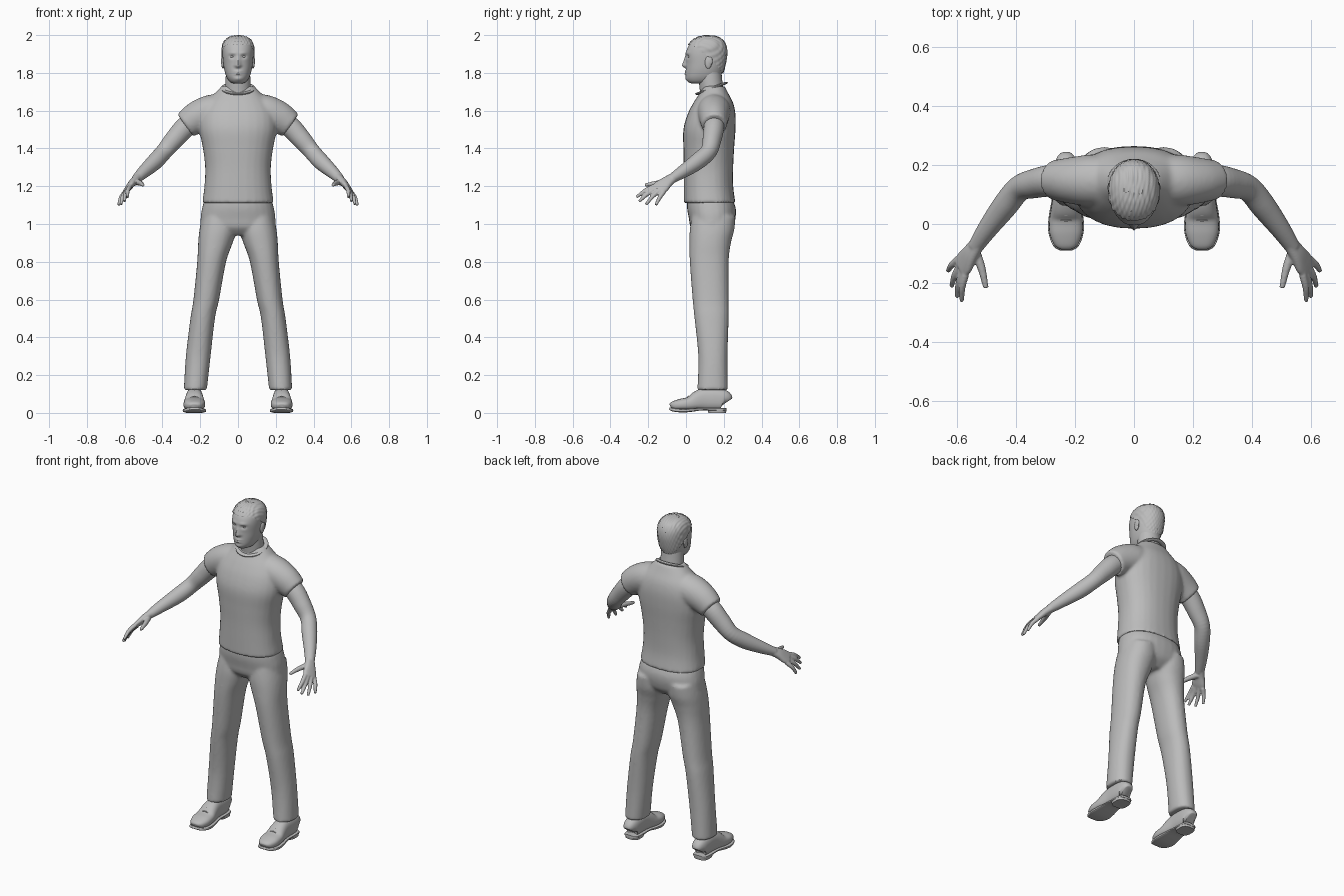
import bpy, bmesh, math
from mathutils import Vector

if "Cube" in bpy.data.objects:
    bpy.data.objects.remove(bpy.data.objects["Cube"])

grey = bpy.data.materials.new("plain grey")
grey.diffuse_color = (0.5, 0.5, 0.5, 1)
grey.use_nodes = True
grey.node_tree.nodes["Principled BSDF"].inputs["Base Color"].default_value = grey.diffuse_color


def spline(rows, steps):
    """Catmull-Rom interpolation through rows of numbers."""
    out = []
    for i in range(len(rows) - 1):
        p = [rows[max(0, min(len(rows) - 1, i + k))] for k in (-1, 0, 1, 2)]
        for s in range(steps):
            t = s / steps
            out.append([b + 0.5 * t * (c - a + t * (2*a - 5*b + 4*c - d + t * (3*(b - c) + d - a)))
                        for a, b, c, d in zip(*p)])
    return out + [list(rows[-1])]


def loft(bm, rows, ref=None, n=28, steps=5, power=2.0):
    """Closed tube; rows are x, y, z, ra, rb. Rings lie flat unless ref gives their first axis."""
    rows = spline(rows, steps)
    pts = [Vector(r[:3]) for r in rows]
    rings = []
    for i, r in enumerate(rows):
        a, b = Vector((1, 0, 0)), Vector((0, 1, 0))
        if ref:
            t = (pts[min(i + 1, len(pts) - 1)] - pts[max(i - 1, 0)]).normalized()
            a = Vector(ref)
            a = (a - t * a.dot(t)).normalized()
            b = t.cross(a)
        ring = []
        for k in range(n):
            c, s = math.cos(2 * math.pi * k / n), math.sin(2 * math.pi * k / n)
            u = math.copysign(abs(c) ** (2 / power), c)
            v = math.copysign(abs(s) ** (2 / power), s)
            ring.append(bm.verts.new(pts[i] + a * u * r[3] + b * v * r[4]))
        rings.append(ring)
    for p, q in zip(rings, rings[1:]):
        for k in range(n):
            bm.faces.new((p[k], p[(k + 1) % n], q[(k + 1) % n], q[k]))
    bm.faces.new(rings[0][::-1])
    bm.faces.new(rings[-1])


def body(rows):
    """Rows of z, front y, back y, half width to loft rows on the centre line."""
    return [(0, (f + b) / 2, z, w, (b - f) / 2) for z, f, b, w in rows]


def ball(bm, centre, size):
    for v in bmesh.ops.create_uvsphere(bm, u_segments=20, v_segments=12, radius=1)["verts"]:
        v.co = Vector(centre) + Vector([c * s for c, s in zip(v.co, size)])


def finish(name, bm, mirror=False, voxel=0, smooth=0, angle=40):
    bmesh.ops.recalc_face_normals(bm, faces=bm.faces)
    me = bpy.data.meshes.new(name)
    bm.to_mesh(me)
    bm.free()
    ob = bpy.data.objects.new(name, me)
    bpy.context.collection.objects.link(ob)
    bpy.context.view_layer.objects.active = ob
    ob.select_set(True)
    mods = []
    if mirror:
        m = ob.modifiers.new("mirror", "MIRROR")
        m.use_mirror_merge = False
        mods.append(m)
    if voxel:
        m = ob.modifiers.new("blend", "REMESH")
        m.mode, m.voxel_size = "VOXEL", voxel
        mods.append(m)
        m = ob.modifiers.new("soften", "SMOOTH")
        m.factor, m.iterations = 0.5, smooth
        mods.append(m)
    for m in mods:
        bpy.ops.object.modifier_apply(modifier=m.name)
    ob.data.materials.clear()
    ob.data.materials.append(grey)
    bpy.ops.object.shade_smooth_by_angle(angle=math.radians(angle))
    ob.select_set(False)
    return ob


# Shirt: trunk plus two short sleeves blended together
bm = bmesh.new()
loft(bm, body([(1.11, -.012, .262, .19), (1.2, -.012, .25, .178), (1.3, -.012, .25, .174),
               (1.4, -.014, .255, .186), (1.5, -.014, .262, .205), (1.58, .008, .262, .2),
               (1.64, .038, .25, .17), (1.69, .07, .225, .125), (1.73, .09, .205, .085)]), power=2.3)
for s in (1, -1):
    loft(bm, [(s*.08, .15, 1.605, .085, .085), (s*.15, .148, 1.592, .09, .088),
              (s*.22, .148, 1.562, .085, .078), (s*.278, .15, 1.522, .072, .066)], ref=(0, 0, 1))
finish("shirt", bm, voxel=.009, smooth=6)

# Collar band, rising towards the back
bm = bmesh.new()
loop = []
for k in range(41):
    a = 2 * math.pi * k / 40
    loop.append((.08 * math.cos(a), .135 + .074 * math.sin(a), 1.718 + .028 * math.sin(a), .007, .013))
loft(bm, loop, ref=(.001, -.2, 1), n=10, steps=1)
finish("collar", bm)

# Trousers: hips plus two flared legs
bm = bmesh.new()
loft(bm, body([(.94, .06, .2, .1), (.98, .025, .245, .19), (1.03, .015, .262, .198),
               (1.08, .006, .264, .191), (1.125, .005, .25, .18)]), power=2.3)
for s in (1, -1):
    legs = [(.12, .165, .287, .06, .222), (.3, .145, .276, .065, .22), (.5, .122, .252, .045, .226),
            (.6, .1, .236, .035, .226), (.8, .063, .216, .02, .226), (.9, .028, .211, .018, .238),
            (.97, .008, .204, .02, .256), (1.04, .012, .19, .03, .262)]
    loft(bm, [(s*(i + o)/2, (f + b)/2, z, (o - i)/2, (b - f)/2) for z, i, o, f, b in legs], power=2.2)
finish("trousers", bm, voxel=.009, smooth=5)

# Arms with hands: arm, palm, thumb and fingers blended together
bm = bmesh.new()
loft(bm, [(.2, .148, 1.565, .05, .05), (.275, .148, 1.515, .056, .054), (.335, .138, 1.45, .052, .05),
          (.39, .12, 1.385, .045, .044), (.44, .06, 1.33, .044, .043), (.5, -.02, 1.275, .034, .034),
          (.54, -.08, 1.237, .024, .026)], ref=(0, 0, 1))
spread = (.3, .8, -.35)
loft(bm, [(.53, -.065, 1.247, .026, .021), (.555, -.1, 1.223, .033, .02), (.575, -.13, 1.198, .042, .017),
          (.588, -.15, 1.183, .04, .013)], ref=spread, power=2.4)
fingers = [((.573, -.172, 1.198), (.585, -.262, 1.142)), ((.58, -.155, 1.19), (.601, -.248, 1.12)),
           ((.588, -.138, 1.18), (.62, -.212, 1.103)), ((.596, -.118, 1.17), (.632, -.16, 1.1))]
for p, q in fingers:
    p, q = Vector(p), Vector(q)
    m = p.lerp(q, .5) + Vector((.005, 0, .006))
    loft(bm, [(*p, .013, .013), (*m, .0115, .0115), (*q, .008, .008)], ref=spread, n=14)
loft(bm, [(.54, -.09, 1.222, .017, .017), (.518, -.15, 1.217, .014, .014), (.503, -.218, 1.206, .009, .009)],
     ref=spread, n=14)
finish("arms_and_hands", bm, mirror=True, voxel=.0045, smooth=4)

# Neck
bm = bmesh.new()
loft(bm, [(0, .15, 1.62, .085, .07), (0, .138, 1.7, .07, .064), (0, .13, 1.76, .066, .062),
          (0, .125, 1.84, .062, .06)])
finish("neck", bm)

# Head: profile rings, then nose, brow, eye sockets and lips pushed into the front
SKULL = [(1.743, .035, .12, .02), (1.752, .012, .15, .042), (1.775, .0, .18, .059), (1.81, .0, .195, .071),
         (1.85, .001, .206, .078), (1.9, -.001, .214, .082), (1.94, .012, .21, .08), (1.97, .037, .193, .066),
         (1.988, .07, .162, .041), (1.994, .105, .128, .012)]


def bump(x, z, cx, cz, wx, wz):
    return math.exp(-((abs(x) - cx) / wx) ** 2 - ((z - cz) / wz) ** 2)


bm = bmesh.new()
loft(bm, body(SKULL), n=72, steps=7, power=2.15)
for v in bm.verts:
    x, y, z = v.co
    if y < .07:
        ridge = max(0, min((1.895 - z) / .055, (z - 1.822) / .014, 1))
        v.co.y -= .023 * ridge * math.exp(-(x / (.008 + .007 * ridge)) ** 2)
        v.co.y -= .005 * bump(x, z, .028, 1.905, .02, .008) - .011 * bump(x, z, .03, 1.887, .014, .009)
        v.co.y -= .008 * bump(x, z, 0, 1.807, .02, .005) + .008 * bump(x, z, 0, 1.794, .018, .005)
        v.co.y -= .005 * bump(x, z, 0, 1.768, .02, .01)
finish("head", bm, angle=60)

# Eyes and ears
bm = bmesh.new()
ball(bm, (.03, .022, 1.886), (.012, .012, .008))
finish("eyes", bm, mirror=True)
bm = bmesh.new()
ball(bm, (.08, .118, 1.855), (.009, .018, .033))
ball(bm, (.083, .124, 1.862), (.007, .017, .024))
finish("ears", bm, mirror=True)

# Hair: skull shell above the hairline, combed back in ridges
bm = bmesh.new()
loft(bm, body(SKULL), n=96, steps=7, power=2.15)


def below_hairline(c):
    line = 1.945 if c.y < .04 else 1.945 - (c.y - .04) * .75
    if c.y > .14:
        line = 1.87 - (c.y - .14) * 1.4
    return c.z < line


bmesh.ops.delete(bm, geom=[f for f in bm.faces if below_hairline(f.calc_center_median())], context="FACES")
bm.normal_update()
for v in bm.verts:
    wave = math.sin(v.co.x * 420 + 2 * math.sin(v.co.y * 30)) * math.sin(v.co.z * 160 + v.co.y * 60)
    v.co += v.normal * (.005 + .0022 * wave)
finish("hair", bm, angle=50)

# Shoes: upper, sole, heel and laces
bm = bmesh.new()
upper = [(-.082, .022, .045, .02), (-.07, .016, .06, .04), (-.03, .012, .074, .056), (.02, .012, .086, .056),
         (.06, .012, .115, .05), (.1, .012, .132, .045), (.16, .012, .132, .044), (.2, .012, .12, .04),
         (.212, .018, .09, .025)]
loft(bm, [(.231, y, (lo + hi) / 2, w, (hi - lo) / 2) for y, lo, hi, w in upper], ref=(1, 0, 0), power=2.5)
finish("shoe_uppers", bm, mirror=True)
bm = bmesh.new()
sole = [(-.088, .018, .03, .022), (-.07, .008, .026, .046), (-.02, .002, .022, .061), (.03, .006, .024, .058),
        (.09, .014, .026, .048), (.15, .012, .026, .048), (.2, .012, .026, .042), (.215, .012, .026, .025)]
loft(bm, [(.231, y, (lo + hi) / 2, w, (hi - lo) / 2) for y, lo, hi, w in sole], ref=(1, 0, 0), power=5)
loft(bm, [(.231, .165, 0, .044, .047), (.231, .165, .018, .046, .05)], steps=1, power=3)
finish("shoe_soles", bm, mirror=True)
bm = bmesh.new()
for k in range(4):
    y, z = .012 + .018 * k, .083 + .011 * k
    loft(bm, [(.205, y, z - .006, .004, .004), (.231, y, z + .004, .004, .004),
              (.257, y, z - .006, .004, .004)], ref=(0, 1, 0), n=8)
finish("shoe_laces", bm, mirror=True)
